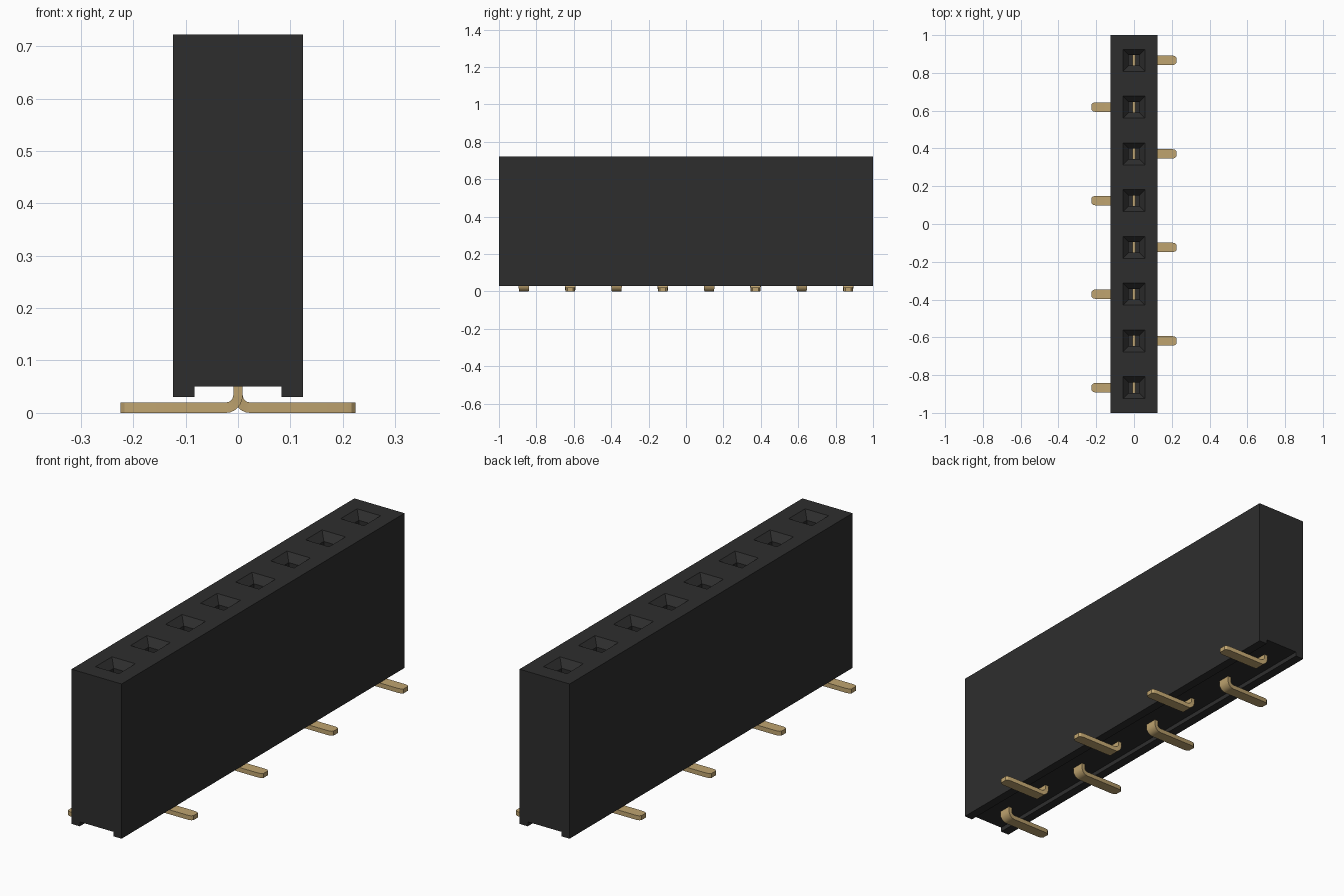
import bpy, bmesh, math

if "Cube" in bpy.data.objects:
    bpy.data.objects.remove(bpy.data.objects["Cube"], do_unlink=True)

COUNT, PITCH = 8, 0.2476
YS = [(i - (COUNT - 1) / 2) * PITCH for i in range(COUNT)]


def material(name, rgb):
    m = bpy.data.materials.new(name)
    m.use_nodes = True
    m.diffuse_color = (*rgb, 1)
    m.node_tree.nodes["Principled BSDF"].inputs["Base Color"].default_value = (*rgb, 1)
    return m


def loft(bm, rings):
    """Join equal-sized vertex rings with quads and cap both ends."""
    rings = [[bm.verts.new(p) for p in ring] for ring in rings]
    n = len(rings[0])
    for a, b in zip(rings, rings[1:]):
        for i in range(n):
            j = (i + 1) % n
            bm.faces.new((a[i], a[j], b[j], b[i]))
    bm.faces.new(rings[0])
    bm.faces.new(rings[-1])


def finish(bm, name, mat):
    bmesh.ops.recalc_face_normals(bm, faces=bm.faces)
    mesh = bpy.data.meshes.new(name)
    bm.to_mesh(mesh)
    bm.free()
    mesh.materials.append(mat)
    ob = bpy.data.objects.new(name, mesh)
    bpy.context.collection.objects.link(ob)
    return ob


black = material("black plastic", (0.027, 0.027, 0.027))
gold = material("gold contact", (0.52, 0.37, 0.16))

# Housing: end profile with a channel underneath, run along y
profile = [(-0.124, 0.03), (-0.083, 0.03), (-0.083, 0.05), (0.083, 0.05),
           (0.083, 0.03), (0.124, 0.03), (0.124, 0.722), (-0.124, 0.722)]
bm = bmesh.new()
loft(bm, [[(x, y, z) for x, z in profile] for y in (-1, 1)])
housing = finish(bm, "housing", black)

# Sockets: square funnel leading into a straight shaft
bm = bmesh.new()
for y in YS:
    loft(bm, [[(sx * h, y + sy * h, z) for sx, sy in ((-1, -1), (1, -1), (1, 1), (-1, 1))]
              for h, z in ((0.028, 0.2), (0.028, 0.69), (0.058, 0.722), (0.058, 0.76))])
cutter = finish(bm, "socket_cutter", black)
cutter.hide_render = True
mod = housing.modifiers.new("sockets", "BOOLEAN")
mod.operation = "DIFFERENCE"
mod.solver = "EXACT"
mod.object = cutter
bpy.context.view_layer.objects.active = housing
bpy.ops.object.modifier_apply(modifier=mod.name)
bpy.data.objects.remove(cutter, do_unlink=True)

# Pins: upright blade, rounded bend and flat foot, alternating sides
T, R = 0.009, 0.014
cx, cz = T + R, 0.02 + R
for i, y in enumerate(YS):
    side = -1 if i % 2 == 0 else 1
    # each station: inner point, outer point, half width
    stations = [((T, 0.45), (-T, 0.45), 0.029)]
    for k in range(7):
        a = math.radians(180 + 15 * k)
        c, s = math.cos(a), math.sin(a)
        stations.append(((cx + R * c, cz + R * s),
                         (cx + (R + 2 * T) * c, cz + (R + 0.02) * s),
                         0.029 - 0.004 * k / 6))
    for x, w in ((0.205, 0.025), (0.217, 0.022), (0.224, 0.015)):
        stations.append(((x, 0.02), (x, 0), w))
    bm = bmesh.new()
    loft(bm, [[(side * p[0], y - w, p[1]), (side * p[0], y + w, p[1]),
               (side * q[0], y + w, q[1]), (side * q[0], y - w, q[1])]
              for p, q, w in stations])
    pin = finish(bm, f"contact_pin_{i + 1}", gold)
    bpy.ops.object.select_all(action="DESELECT")
    pin.select_set(True)
    bpy.context.view_layer.objects.active = pin
    bpy.ops.object.shade_smooth_by_angle(angle=math.radians(30))
